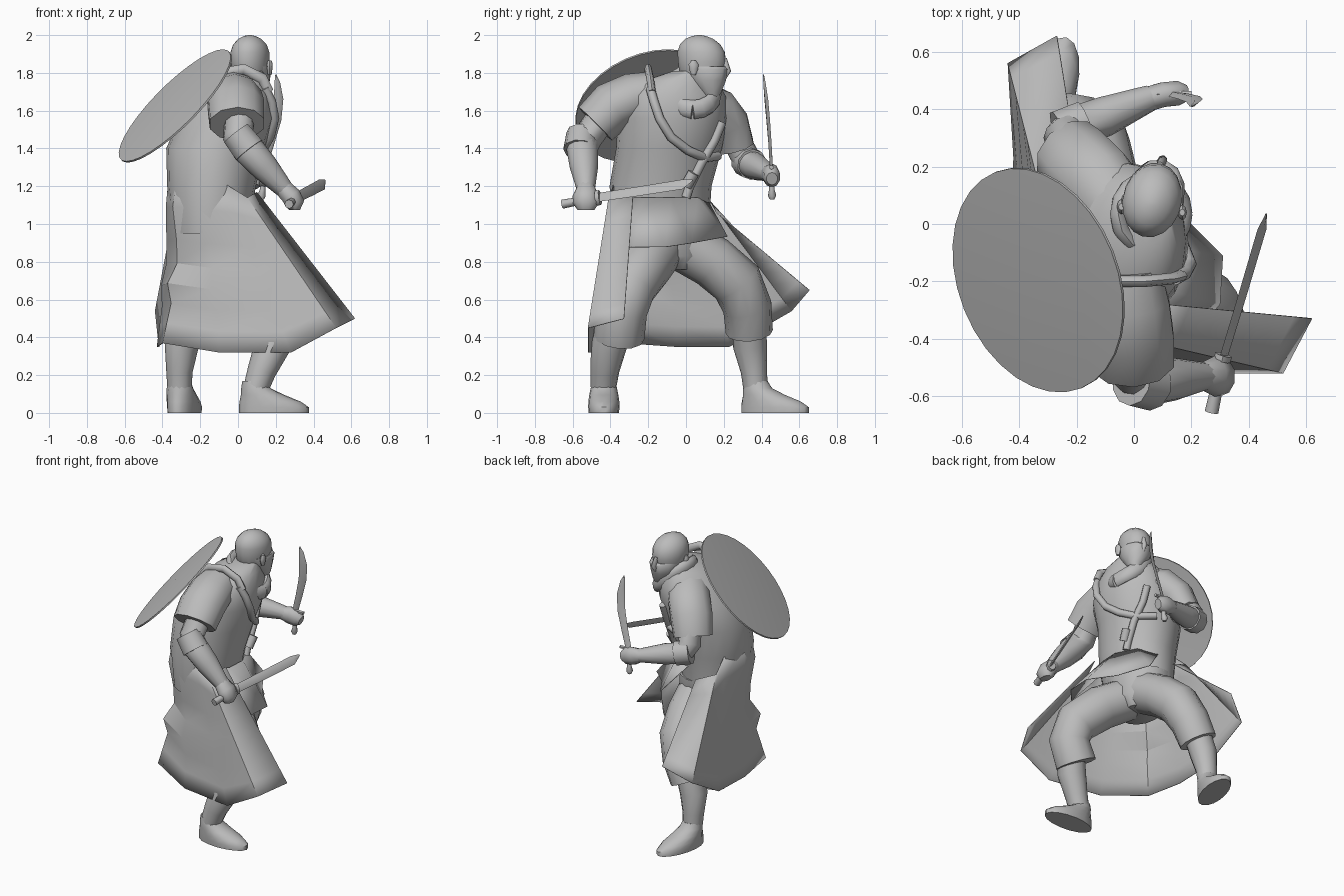
import bpy, bmesh, math
from mathutils import Vector as V

grey = bpy.data.materials.new("plain grey")
grey.diffuse_color = (0.5, 0.5, 0.5, 1)


def finish(name, bm, angle=40):
    bmesh.ops.recalc_face_normals(bm, faces=bm.faces)
    me = bpy.data.meshes.new(name)
    bm.to_mesh(me)
    bm.free()
    me.materials.append(grey)
    ob = bpy.data.objects.new(name, me)
    bpy.context.collection.objects.link(ob)
    bpy.ops.object.select_all(action='DESELECT')
    bpy.context.view_layer.objects.active = ob
    ob.select_set(True)
    bpy.ops.object.shade_smooth_by_angle(angle=math.radians(angle))
    return ob


def limb(name, rows, ref=(0, 0, 1), n=12, axis=None, angle=50):
    """Tube through rows (x, y, z, ra, rb); ra lies along ref, rb across it."""
    bm = bmesh.new()
    pts = [V(r[:3]) for r in rows]
    rings = []
    for i, r in enumerate(rows):
        t = V(axis) if axis else pts[min(i + 1, len(pts) - 1)] - pts[max(i - 1, 0)]
        t.normalize()
        u = (V(ref) - t * t.dot(V(ref))).normalized()
        w = t.cross(u)
        ra, rb = r[3], r[-1]
        rings.append([bm.verts.new(pts[i] + u * ra * math.cos(a) + w * rb * math.sin(a))
                      for a in (2 * math.pi * k / n for k in range(n))])
    for p, q in zip(rings, rings[1:]):
        for k in range(n):
            bm.faces.new((p[k], p[(k + 1) % n], q[(k + 1) % n], q[k]))
    bm.faces.new(rings[0])
    bm.faces.new(rings[-1])
    return finish(name, bm, angle)


def sheet(name, lines, angle=28):
    """Cloth through polylines with equal point counts."""
    bm = bmesh.new()
    g = [[bm.verts.new(p) for p in ln] for ln in lines]
    for p, q in zip(g, g[1:]):
        for k in range(len(p) - 1):
            bm.faces.new((p[k], p[k + 1], q[k + 1], q[k]))
    ob = finish(name, bm, angle)
    m = ob.modifiers.new("cloth", 'SOLIDIFY')
    m.thickness = 0.005
    return ob


# Torso, leaning forward
TORSO = [(-0.15, -0.13, 0.95, 0.20, 0.25), (-0.14, -0.135, 1.2, 0.235, 0.27),
         (-0.12, -0.09, 1.4, 0.26, 0.28), (-0.06, -0.07, 1.56, 0.25, 0.29),
         (-0.02, -0.06, 1.68, 0.20, 0.27), (0.01, -0.03, 1.76, 0.15, 0.19),
         (0.045, 0.03, 1.81, 0.085, 0.1)]
limb("torso", TORSO, (1, 0, 0), 20, axis=(0, 0, 1))


def chest(y, z, off=0.012):
    """Point on the front of the torso."""
    for a, b in zip(TORSO, TORSO[1:]):
        if a[2] <= z <= b[2]:
            f = (z - a[2]) / (b[2] - a[2])
            cx, cy, _, rx, ry = [p + (q - p) * f for p, q in zip(a, b)]
            return (cx + rx * math.sqrt(max(0, 1 - ((y - cy) / ry) ** 2)) + off, y, z)


# Head with face mask, ears and scarf
FACE = (0.25, 0.97, 0)
limb("head", [(0.075, 0.11, 1.70, 0.05, 0.04), (0.07, 0.09, 1.75, 0.09, 0.075),
              (0.065, 0.08, 1.80, 0.118, 0.092), (0.063, 0.085, 1.86, 0.13, 0.102),
              (0.063, 0.08, 1.91, 0.128, 0.102), (0.063, 0.075, 1.95, 0.11, 0.088),
              (0.062, 0.07, 1.98, 0.076, 0.06), (0.062, 0.07, 1.995, 0.038, 0.03),
              (0.062, 0.07, 2.0, 0.01, 0.01)], FACE, 18, axis=(0, 0, 1))
limb("face_mask", [(0.11, 0.14, 1.65, 0.02, 0.02), (0.10, 0.13, 1.70, 0.06, 0.055),
                   (0.08, 0.11, 1.76, 0.105, 0.09), (0.075, 0.10, 1.82, 0.128, 0.102),
                   (0.07, 0.09, 1.835, 0.125, 0.1)], FACE, 12, axis=(0, 0, 1))
limb("nose", [(0.09, 0.205, 1.875, 0.012, 0.012), (0.098, 0.218, 1.81, 0.022, 0.018),
              (0.096, 0.2, 1.77, 0.012, 0.012)], FACE, 8)
for name, s in (("left_ear", -1), ("right_ear", 1)):
    x, y = 0.062 + s * 0.106, 0.05 - s * 0.01
    limb(name, [(x, y, 1.79, 0.012, 0.01), (x, y, 1.82, 0.024, 0.014),
                (x, y, 1.845, 0.026, 0.016), (x, y, 1.865, 0.012, 0.01)], (0, 1, 0), 8)
scarf = []
for k in range(17):
    a = 2 * math.pi * k / 16
    scarf.append((0.06 + 0.115 * math.cos(a), 0.035 + 0.125 * math.sin(a),
                  1.70 - 0.095 * math.cos(a), 0.05, 0.03))
limb("scarf", scarf, n=10)

# Arms with sleeves, bracers and fists
limb("right_sleeve", [(-0.03, -0.16, 1.70, 0.11, 0.13), (-0.02, -0.28, 1.67, 0.13, 0.15),
                      (-0.01, -0.39, 1.62, 0.135, 0.155), (-0.005, -0.48, 1.53, 0.125, 0.15)], n=10)
limb("right_arm", [(0.01, -0.42, 1.6, 0.08), (0.0, -0.52, 1.46, 0.08), (0.05, -0.55, 1.40, 0.085),
                   (0.14, -0.54, 1.30, 0.075), (0.25, -0.53, 1.18, 0.048)], (0, 1, 0))
limb("right_bracer", [(-0.01, -0.55, 1.48, 0.083), (0.06, -0.56, 1.39, 0.09)], (0, 1, 0), 10)
limb("right_fist", [(0.24, -0.53, 1.19, 0.05), (0.28, -0.53, 1.15, 0.07, 0.055),
                    (0.30, -0.53, 1.11, 0.07, 0.055), (0.30, -0.53, 1.075, 0.045, 0.03)], (0, 1, 0), 10)
limb("left_sleeve", [(-0.06, 0.05, 1.65, 0.11, 0.13), (-0.13, 0.15, 1.61, 0.12, 0.14),
                     (-0.19, 0.21, 1.53, 0.115, 0.14), (-0.23, 0.25, 1.41, 0.10, 0.13)], n=10)
limb("left_arm", [(-0.2, 0.24, 1.5, 0.075), (-0.24, 0.30, 1.38, 0.075), (-0.21, 0.335, 1.32, 0.075),
                  (-0.1, 0.375, 1.30, 0.07), (0.06, 0.44, 1.27, 0.045)], (0, 1, 0))
limb("left_bracer", [(-0.26, 0.315, 1.335, 0.083), (-0.17, 0.35, 1.315, 0.083)], n=10)
limb("left_fist", [(0.05, 0.435, 1.27, 0.045), (0.10, 0.45, 1.26, 0.062, 0.045),
                   (0.15, 0.455, 1.25, 0.058, 0.045), (0.18, 0.455, 1.24, 0.035, 0.03)], n=10)

# Swords: straight blade in the right hand, curved one in the left
limb("right_blade", [(0.31, -0.47, 1.14, 0.027, 0.008), (0.38, -0.24, 1.175, 0.029, 0.008),
                     (0.445, -0.02, 1.21, 0.03, 0.008), (0.46, 0.035, 1.232, 0.005, 0.003)], (-0.6, 0, 1), 4)
limb("right_grip", [(0.27, -0.655, 1.105, 0.024), (0.31, -0.47, 1.14, 0.018)], n=8)
limb("right_guard", [(0.306, -0.475, 1.137, 0.04, 0.03), (0.312, -0.455, 1.14, 0.04, 0.03)], n=8)
limb("left_blade", [(0.135, 0.452, 1.30, 0.019, 0.009), (0.17, 0.445, 1.42, 0.022, 0.009),
                    (0.205, 0.435, 1.55, 0.026, 0.009), (0.215, 0.425, 1.66, 0.027, 0.008),
                    (0.208, 0.415, 1.75, 0.016, 0.006), (0.2, 0.41, 1.79, 0.003, 0.003)], (1, 0.4, 0), 4)
limb("left_grip", [(0.125, 0.456, 1.13, 0.012), (0.125, 0.456, 1.15, 0.022),
                   (0.13, 0.454, 1.18, 0.015), (0.135, 0.452, 1.3, 0.015)], (1, 0, 0), 8)
limb("left_guard", [(0.08, 0.452, 1.305, 0.012), (0.2, 0.452, 1.3, 0.012)], n=6)

# Round shield on the back, a shallow cone
bm = bmesh.new()
n = V((-0.68, -0.27, 0.68)).normalized()
bmesh.ops.create_cone(bm, cap_ends=True, cap_tris=True, segments=32, radius1=0.405, radius2=0.405, depth=0.01)
for v in bm.verts:
    if v.co.xy.length < 0.01:
        v.co.z += 0.02
bmesh.ops.rotate(bm, verts=bm.verts, matrix=n.to_track_quat('Z', 'Y').to_matrix())
bmesh.ops.translate(bm, verts=bm.verts, vec=(-0.332, -0.195, 1.625))
finish("shield", bm, 20)

# Straps across the chest
for name, path in (("shoulder_strap", [(-0.19, 1.72), (-0.17, 1.65), (-0.14, 1.56), (-0.08, 1.46),
                                       (0.01, 1.39), (0.1, 1.35), (0.17, 1.36)]),
                   ("side_strap", [(0.19, 1.54), (0.15, 1.44), (0.08, 1.32), (0.02, 1.2), (0.0, 1.14)])):
    limb(name, [chest(*p) + (0.024, 0.024) for p in path], (1, 0, 0), 8)
limb("strap_over_shoulder", [(-0.2, -0.18, 1.70, 0.02, 0.028), (-0.08, -0.2, 1.80, 0.02, 0.028),
                             (0.03, -0.2, 1.82, 0.02, 0.028), (0.13, -0.19, 1.77, 0.02, 0.028),
                             chest(-0.18, 1.70) + (0.02, 0.028)], (0, 1, 0), 8)
limb("belt_knot", [chest(0.0, 1.2, 0.02) + (0.03, 0.03), chest(0.04, 1.27, 0.03) + (0.03, 0.03)], (1, 0, 0), 8)

# Long coat skirt, open at the front and flaring into two flaps
waist = [(0.10, -0.28, 1.17), (0.05, -0.41, 1.14), (-0.08, -0.38, 1.22), (-0.22, -0.36, 1.25), (-0.325, -0.27, 1.25),
         (-0.368, -0.13, 1.25), (-0.325, 0.02, 1.22), (-0.33, 0.13, 1.12), (-0.19, 0.165, 1.06)]
hem = [(0.62, -0.33, 0.50), (0.52, -0.52, 0.45), (0.28, -0.52, 0.32), (-0.1, -0.46, 0.32), (-0.40, -0.33, 0.37),
       (-0.43, -0.05, 0.35), (-0.42, 0.23, 0.35), (-0.44, 0.56, 0.54), (-0.27, 0.655, 0.65)]
# Gathered folds: how far each row moves in or out, strongest at the back corner
WEIGHT = [0, 0, 0, 0.5, 1, 0.45, 0.1, 0, 0]
drop = []
for f, fold in ((0, 0), (0.18, 0.01), (0.38, -0.04), (0.52, -0.06), (0.64, 0.0), (0.76, -0.04), (0.88, -0.02), (1, 0)):
    row = []
    for a, b, w in zip(waist, hem, WEIGHT):
        row.append(V(a).lerp(V(b), f) + V((-0.7, -0.7, 0)) * fold * w)
    drop.append(row)
sheet("coat_skirt", drop)
# Short front tunic flap
sheet("front_flap", [[chest(-0.36, 1.14, 0.01), chest(-0.22, 1.14, 0.015), chest(-0.08, 1.14, 0.015),
                      chest(0.06, 1.14, 0.01), chest(0.12, 1.12, -0.02)],
                     [(0.22, -0.37, 0.87), (0.30, -0.28, 0.88), (0.31, -0.11, 0.88), (0.17, 0.03, 0.90), (0.05, 0.22, 0.935)]])

# Baggy trousers and shins
limb("seat", [(-0.11, -0.08, 0.76, 0.12, 0.14), (-0.12, -0.09, 0.83, 0.19, 0.21),
              (-0.13, -0.11, 1.02, 0.2, 0.24)], (1, 0, 0), 14, axis=(0, 0, 1))
limb("right_trouser", [(-0.06, -0.14, 0.88, 0.14), (0.1, -0.21, 0.79, 0.145), (0.24, -0.30, 0.66, 0.14),
                       (0.26, -0.34, 0.54, 0.135), (0.19, -0.355, 0.40, 0.135)], (0, 1, 0))
limb("left_trouser", [(-0.1, 0.0, 0.88, 0.14), (-0.12, 0.14, 0.80, 0.14), (-0.15, 0.27, 0.69, 0.14),
                      (-0.2, 0.325, 0.56, 0.13), (-0.26, 0.335, 0.43, 0.125)], (1, 0, 0))
limb("right_shin", [(0.22, -0.37, 0.48, 0.09), (0.18, -0.41, 0.35, 0.095), (0.125, -0.43, 0.22, 0.076),
                    (0.085, -0.44, 0.10, 0.064)], (0, 1, 0))
limb("left_shin", [(-0.25, 0.33, 0.5, 0.09), (-0.30, 0.34, 0.35, 0.09), (-0.31, 0.36, 0.22, 0.07),
                   (-0.31, 0.37, 0.10, 0.062)], (1, 0, 0))


def shoe(name, x, y, yaw):
    """Stacked soles narrowing up to the ankle."""
    d = V((math.cos(yaw), math.sin(yaw), 0))
    rows = []
    for off, z, ra, rb in ((0.105, 0, 0.185, 0.08), (0.105, 0.03, 0.185, 0.083), (0.085, 0.06, 0.162, 0.082),
                           (0.045, 0.095, 0.115, 0.077), (0.01, 0.13, 0.078, 0.07), (0.0, 0.17, 0.062, 0.06)):
        rows.append((x + d.x * off, y + d.y * off, z, ra, rb))
    limb(name, rows, d, 16, axis=(0, 0, 1))


shoe("right_shoe", 0.085, -0.435, 0.0)
shoe("left_shoe", -0.31, 0.37, math.radians(75))
